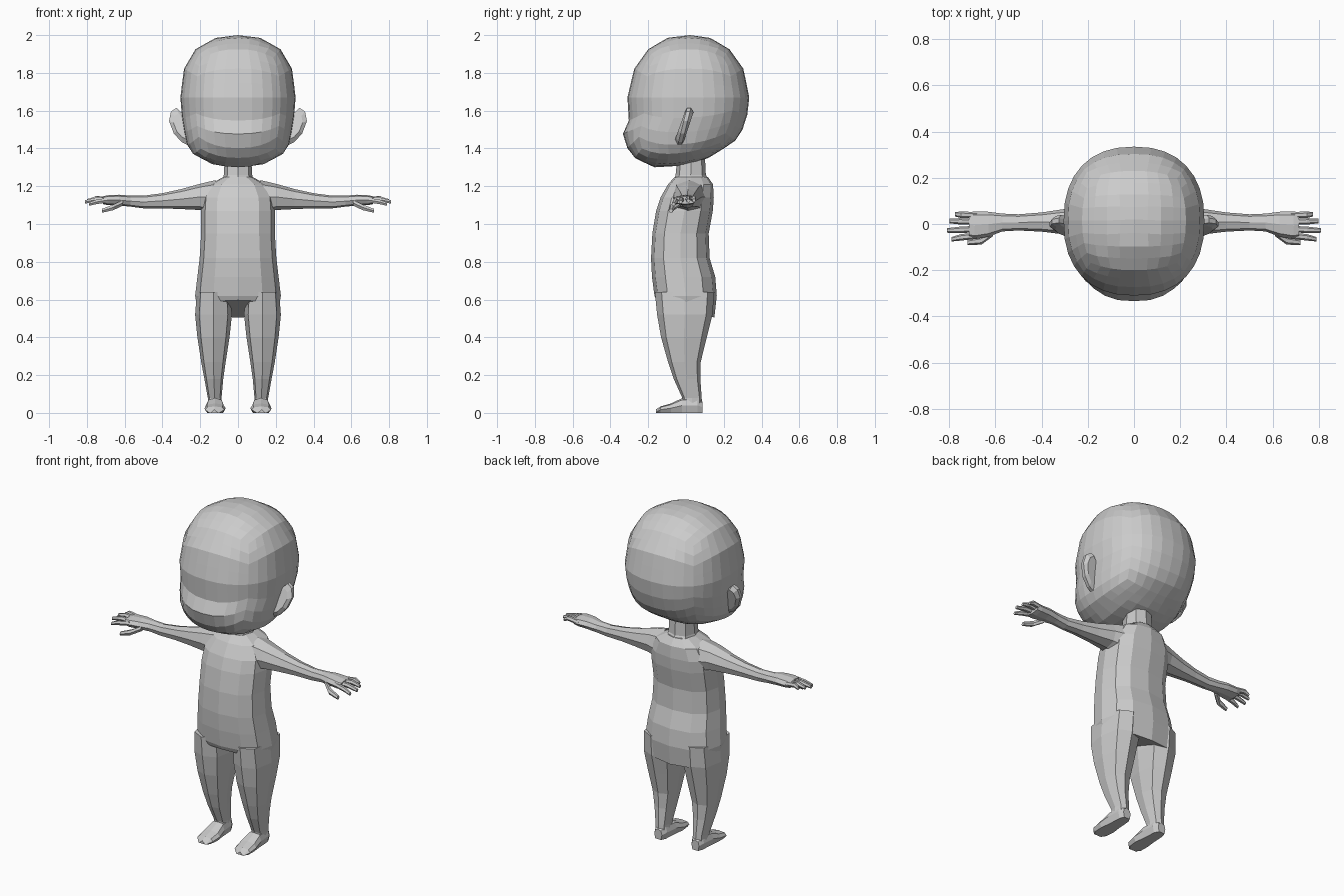
import bpy, bmesh, math
from mathutils import Vector

if "Cube" in bpy.data.objects:
    bpy.data.objects.remove(bpy.data.objects["Cube"])

skin = bpy.data.materials.new("plain grey")
skin.diffuse_color = (0.6, 0.6, 0.6, 1)
skin.use_nodes = True
skin.node_tree.nodes["Principled BSDF"].inputs["Base Color"].default_value = skin.diffuse_color


def finish(name, bm, mirror=False):
    bmesh.ops.recalc_face_normals(bm, faces=bm.faces)
    me = bpy.data.meshes.new(name)
    bm.to_mesh(me)
    bm.free()
    me.materials.append(skin)
    ob = bpy.data.objects.new(name, me)
    bpy.context.collection.objects.link(ob)
    if mirror:
        ob.modifiers.new("mirror", 'MIRROR')
    return ob


def power(v, p):
    return math.copysign(abs(v) ** p, v)


def skin_rings(bm, rings):
    """Bridge point rings with quads and cap both ends."""
    rows = [[bm.verts.new(p) for p in r] for r in rings]
    n = len(rows[0])
    for a, b in zip(rows, rows[1:]):
        for i in range(n):
            j = (i + 1) % n
            bm.faces.new((a[i], a[j], b[j], b[i]))
    bm.faces.new(rows[0])
    bm.faces.new(rows[-1])


def loft(name, axis, keys, n, square, mirror=False):
    """keys: (position, low a, high a, low b, high b) along the axis."""
    bm = bmesh.new()
    rings = []
    for t, a0, a1, b0, b1 in keys:
        ring = []
        for i in range(n):
            ang = 2 * math.pi * i / n
            a = (a0 + a1) / 2 + (a1 - a0) / 2 * power(math.cos(ang), 2 / square)
            b = (b0 + b1) / 2 + (b1 - b0) / 2 * power(math.sin(ang), 2 / square)
            ring.append({'x': (t, a, b), 'y': (a, t, b), 'z': (a, b, t)}[axis])
        rings.append(ring)
    skin_rings(bm, rings)
    return finish(name, bm, mirror)


# Head: cube grid wrapped onto rings (elevation, front y, front z, back y, back z, half width)
HEAD = [(-90, 0.0, 1.31, 0.0, 1.31, 0), (-67, -.17, 1.30, .12, 1.35, .14),
        (-45, -.27, 1.35, .20, 1.40, .24), (-34, -.31, 1.40, .26, 1.44, .27),
        (-22, -.335, 1.48, .30, 1.50, .285), (-11, -.302, 1.55, .325, 1.58, .297),
        (0, -.31, 1.67, .335, 1.67, .305), (22, -.275, 1.82, .305, 1.82, .287),
        (45, -.20, 1.925, .23, 1.925, .225), (67, -.10, 1.985, .13, 1.985, .12),
        (90, .02, 2.0, .02, 2.0, 0)]


def head_point(u):
    e = math.degrees(math.asin(max(-1, min(1, u.z))))
    for k0, k1 in zip(HEAD, HEAD[1:]):
        if e <= k1[0] + 1e-4:
            break
    f = max(0, min(1, (e - k0[0]) / (k1[0] - k0[0])))
    yf, zf, yb, zb, w = (p + (q - p) * f for p, q in zip(k0[1:], k1[1:]))
    h = math.hypot(u.x, u.y)
    c, s = (u.x / h, u.y / h) if h > 1e-5 else (0, 0)
    c, s = power(c, .86), power(s, .86)
    m = (s + 1) / 2
    return Vector((w * c, yf + (yb - yf) * m, zf + (zb - zf) * m))


bm = bmesh.new()
bmesh.ops.create_cube(bm, size=2)
bmesh.ops.subdivide_edges(bm, edges=bm.edges[:], cuts=7, use_grid_fill=True)
for v in bm.verts:
    v.co = head_point(Vector([math.tan(c * math.pi / 4) for c in v.co]).normalized())
finish("head", bm)

# Ears: rounded outline with bevelled front and back
OUTLINE = [(.25, 1.41), (.30, 1.435), (.34, 1.48), (.365, 1.545),
           (.355, 1.595), (.325, 1.615), (.295, 1.585), (.25, 1.56)]
bm = bmesh.new()
rings = []
for y, k in ((-.022, .7), (-.008, 1), (.012, 1), (.026, .75)):
    rings.append([(.29 + (x - .29) * k, y - .015 + (z - 1.5) * .25, 1.52 + (z - 1.52) * k)
                  for x, z in OUTLINE])
skin_rings(bm, rings)
finish("ear", bm, True)

# Neck and torso; the lowest ring slopes down towards the back
loft("neck", 'z', [(1.22, -.085, .085, -.07, .13), (1.26, -.075, .075, -.055, .105),
                   (1.36, -.07, .07, -.045, .10)], 8, 2.4)
torso = loft("torso", 'z', [
    (.55, -.215, .215, -.155, .15), (.62, -.227, .227, -.167, .163),
    (.72, -.215, .215, -.18, .155), (.82, -.203, .203, -.185, .125),
    (.95, -.195, .195, -.178, .12), (1.07, -.195, .195, -.158, .142),
    (1.14, -.19, .19, -.135, .147), (1.21, -.15, .15, -.095, .143),
    (1.25, -.075, .075, -.06, .115)], 12, 2.5)
for v in torso.data.vertices:
    if v.co.z < .56:
        v.co.z -= v.co.y * .3

# Legs
loft("leg", 'z', [(.04, .085, .16, -.02, .085), (.08, .087, .16, -.02, .083),
                  (.18, .078, .178, -.065, .076), (.27, .065, .195, -.095, .078),
                  (.40, .045, .215, -.132, .11), (.52, .032, .227, -.153, .14),
                  (.64, .04, .218, -.165, .15)], 8, 2.7, True)

# Feet: flat sole with a rounded, narrowing toe
foot = loft("foot", 'y', [(-.16, .10, .15, 0, .018), (-.135, .072, .175, 0, .034),
                          (-.08, .065, .177, 0, .05), (-.02, .075, .168, 0, .078),
                          (.06, .082, .162, 0, .08), (.088, .098, .148, 0, .06)],
            8, 2.5, True)
for v in foot.data.vertices:
    if v.co.z < .016:
        v.co.z = 0

# Arms with palms
loft("arm", 'x', [(.12, -.075, .11, 1.05, 1.232), (.20, -.065, .085, 1.074, 1.213),
                  (.30, -.045, .065, 1.079, 1.185), (.40, -.033, .05, 1.083, 1.163),
                  (.50, -.028, .042, 1.083, 1.15), (.57, -.032, .045, 1.092, 1.15),
                  (.63, -.055, .053, 1.098, 1.155), (.69, -.066, .055, 1.10, 1.152),
                  (.715, -.06, .05, 1.105, 1.146)], 8, 2.4, True)


# Fingers and thumb: bent, tapering rods
def finger(name, points, radius):
    bm = bmesh.new()
    rings = []
    for (x, y, z), r in zip(points, (radius, radius, radius * .7)):
        rings.append([(x, y + r * math.cos(k * math.pi / 3), z + r * math.sin(k * math.pi / 3))
                      for k in range(6)])
    skin_rings(bm, rings)
    finish(name, bm, True)


for name, y0, y1, tip, z in (("little_finger", .038, .042, .775, 1.125),
                             ("ring_finger", .010, .013, .80, 1.123),
                             ("middle_finger", -.022, -.028, .81, 1.117),
                             ("index_finger", -.050, -.066, .79, 1.105)):
    finger(name, [(.68, y0, 1.128), (.75, (y0 + y1) / 2, z + .012), (tip, y1, z)], .014)
finger("thumb", [(.61, -.035, 1.112), (.66, -.072, 1.088), (.72, -.08, 1.07)], .017)
